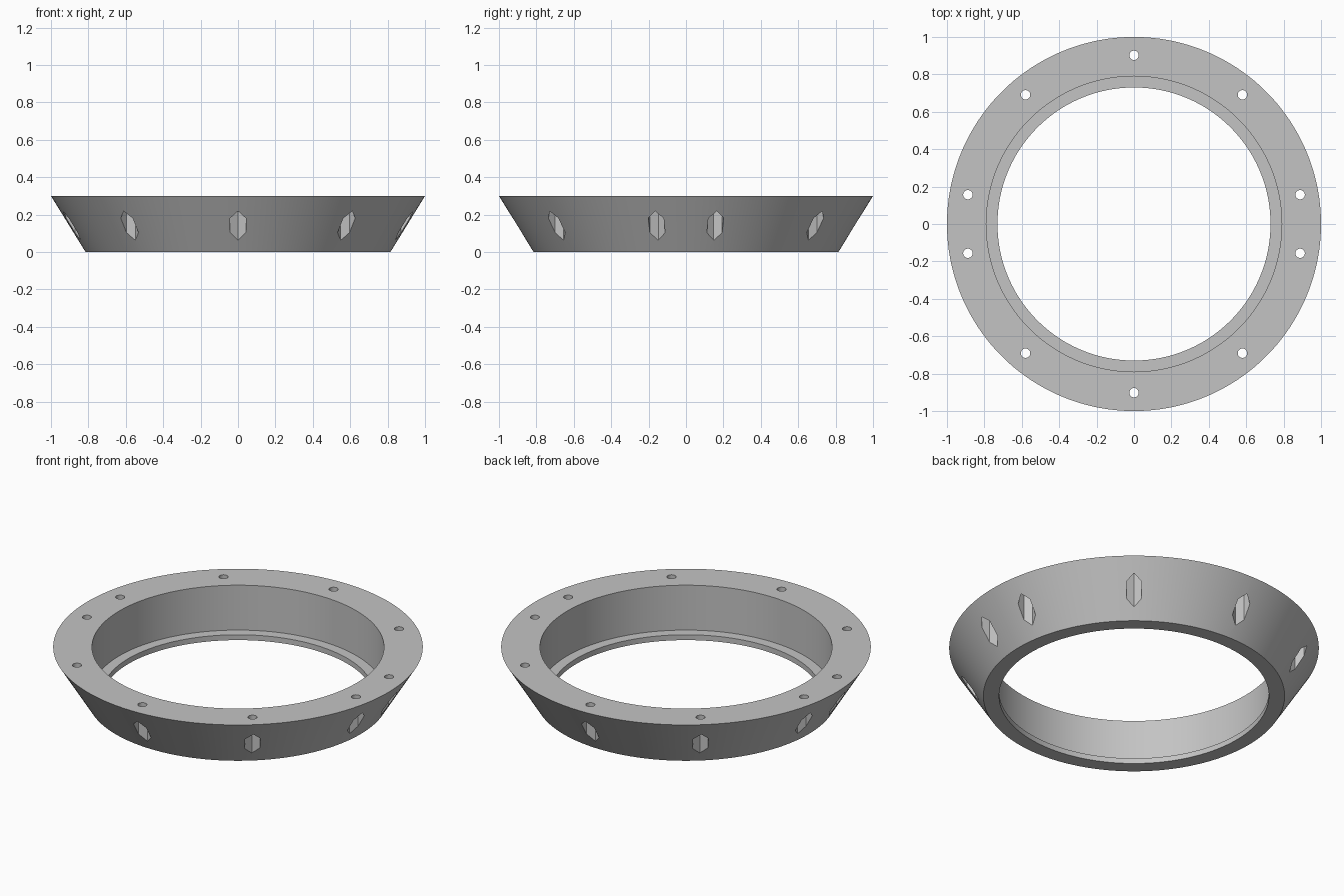
import bpy, bmesh
from math import radians, cos, sin, tau
from mathutils import Matrix

cube = bpy.data.objects.get("Cube")
if cube:
    bpy.data.objects.remove(cube, do_unlink=True)

# Single grey material
grey = bpy.data.materials.new("plain grey")
grey.use_nodes = True
colour = (0.55, 0.55, 0.55, 1)
grey.diffuse_color = colour
grey.node_tree.nodes["Principled BSDF"].inputs["Base Color"].default_value = colour


def make_object(name, bm):
    bmesh.ops.recalc_face_normals(bm, faces=bm.faces[:])
    mesh = bpy.data.meshes.new(name)
    bm.to_mesh(mesh)
    bm.free()
    mesh.materials.append(grey)
    obj = bpy.data.objects.new(name, mesh)
    bpy.context.collection.objects.link(obj)
    return obj


def lathe(name, profile, steps):
    """Spin a closed (radius, height) profile about z."""
    bm = bmesh.new()
    rings = [[bm.verts.new((r * cos(tau * i / steps), r * sin(tau * i / steps), z))
              for r, z in profile] for i in range(steps)]
    n = len(profile)
    for i in range(steps):
        a, b = rings[i], rings[(i + 1) % steps]
        for j in range(n):
            k = (j + 1) % n
            bm.faces.new((a[j], b[j], b[k], a[k]))
    return make_object(name, bm)


def cutter_set(name, sides, radius, low, high):
    """Upright prisms on the bolt circle, one corner pointing outwards."""
    bm = bmesh.new()
    for angle in bolt_angles:
        place = (Matrix.Rotation(radians(angle), 4, 'Z')
                 @ Matrix.Translation((bolt_circle, 0, (low + high) / 2)))
        # Align a prism corner with the radial direction
        result = bmesh.ops.create_cone(bm, cap_ends=True, segments=sides, radius1=radius,
                                       radius2=radius, depth=high - low)
        first = result["verts"][0].co
        turn = Matrix.Rotation(-first.to_2d().angle_signed((1, 0)), 4, 'Z')
        bmesh.ops.transform(bm, matrix=place @ turn, verts=result["verts"])
    obj = make_object(name, bm)
    obj.hide_render = True
    return obj


bolt_circle = 0.902
bolt_angles = [side + off for side in (0, 180) for off in (-50, -10, 10, 50)] + [90, -90]

# Flared ring with an inner lip at the bottom
ring = lathe("flared_ring", [(0.815, 0), (1, 0.3), (0.79, 0.3), (0.79, 0.032),
                             (0.73, 0.032), (0.73, 0)], 180)

# Bolt holes through the rim and hexagonal nut pockets under it
cutters = [cutter_set("nut_pocket_cutter", 6, 0.048, -0.1, 0.27),
           cutter_set("bolt_hole_cutter", 32, 0.025, -0.2, 0.4)]

bpy.ops.object.select_all(action='DESELECT')
ring.select_set(True)
bpy.context.view_layer.objects.active = ring
for cutter in cutters:
    mod = ring.modifiers.new(cutter.name, 'BOOLEAN')
    mod.operation = 'DIFFERENCE'
    mod.solver = 'EXACT'
    mod.object = cutter
    bpy.ops.object.modifier_apply(modifier=mod.name)
    bpy.data.objects.remove(cutter, do_unlink=True)

bpy.ops.object.shade_smooth_by_angle(angle=radians(30))
